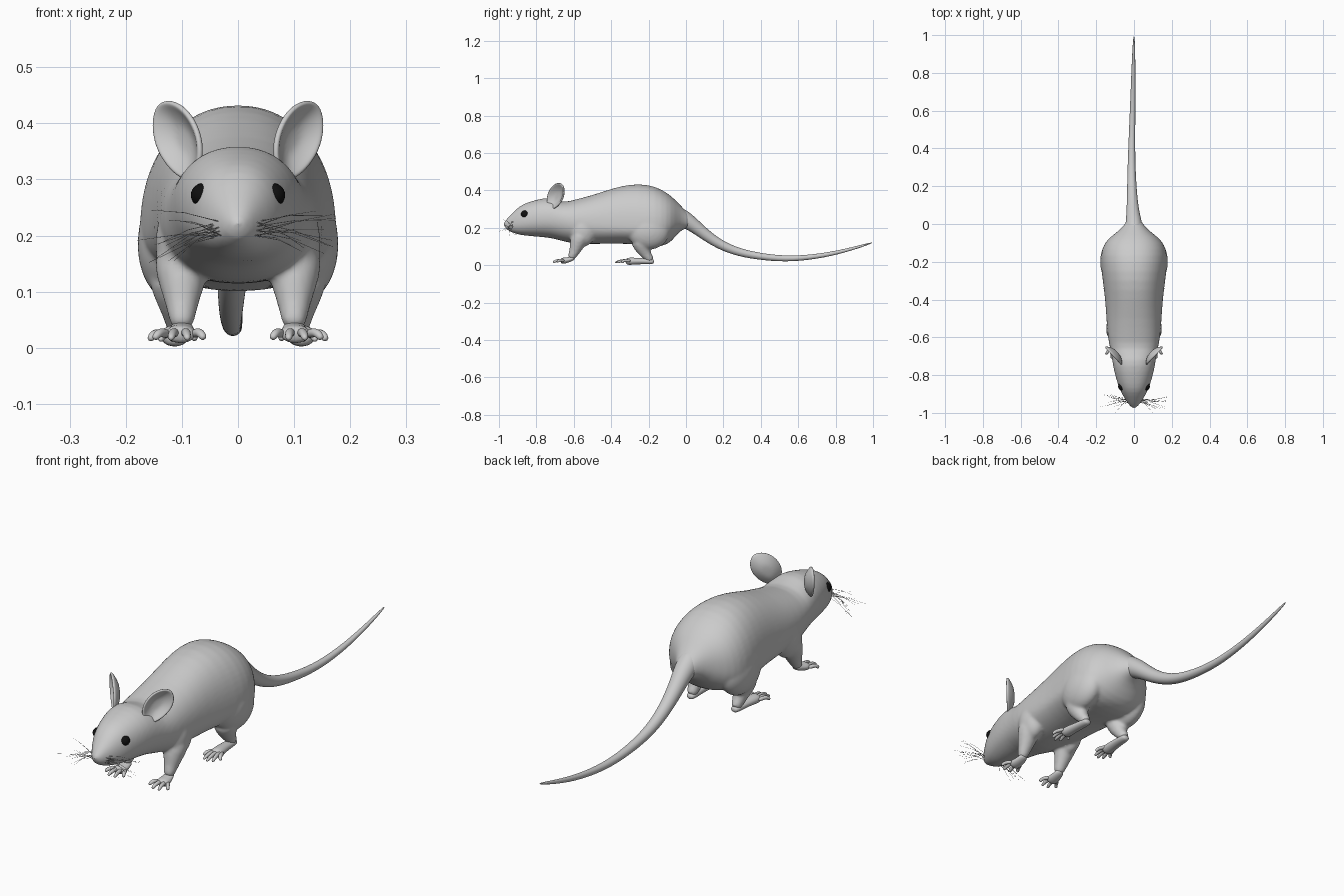
import bpy, bmesh, math, random
from mathutils import Vector, Matrix

if "Cube" in bpy.data.objects:
    bpy.data.objects.remove(bpy.data.objects["Cube"])

random.seed(4)


def finish(name, bm, sub=0):
    bmesh.ops.recalc_face_normals(bm, faces=bm.faces)
    me = bpy.data.meshes.new(name)
    bm.to_mesh(me)
    bm.free()
    for p in me.polygons:
        p.use_smooth = True
    ob = bpy.data.objects.new(name, me)
    bpy.context.collection.objects.link(ob)
    if sub:
        ob.modifiers.new("Subdivision", 'SUBSURF').levels = sub
        ob.modifiers["Subdivision"].render_levels = sub
    return ob


def skin(bm, rings):
    """Bridge closed rings of points and cap both ends."""
    vs = [[bm.verts.new(p) for p in r] for r in rings]
    n = len(vs[0])
    for a, b in zip(vs, vs[1:]):
        for i in range(n):
            j = (i + 1) % n
            bm.faces.new((a[i], a[j], b[j], b[i]))
    bm.faces.new(vs[0])
    bm.faces.new(vs[-1])


def tube(bm, pts, n=12, flat=1.0):
    """Round tube through (x, y, z, radius) points."""
    c = [Vector(p[:3]) for p in pts]
    whole = (c[-1] - c[0]).normalized()
    ref = Vector((1, 0, 0)) if abs(whole.x) < 0.75 else Vector((0, 0, 1))
    rings = []
    for i, p in enumerate(pts):
        t = (c[min(i + 1, len(c) - 1)] - c[max(i - 1, 0)]).normalized()
        u = (ref - t * ref.dot(t)).normalized()
        v = t.cross(u) * flat
        rings.append([c[i] + (u * math.cos(a) + v * math.sin(a)) * p[3]
                      for a in (2 * math.pi * k / n for k in range(n))])
    skin(bm, rings)


def ball(bm, centre, radii):
    m = Matrix.Translation(centre) @ Matrix.Diagonal((*radii, 1))
    bmesh.ops.create_uvsphere(bm, u_segments=24, v_segments=14, radius=1, matrix=m)


# Body and head: sections (y, bottom, widest height, top, half width)
sections = [
    (-.972, .203, .217, .230, .014), (-.955, .188, .217, .252, .028),
    (-.93, .174, .22, .277, .046), (-.89, .162, .23, .317, .070),
    (-.85, .157, .24, .336, .086), (-.78, .151, .25, .356, .106),
    (-.72, .146, .25, .365, .116), (-.66, .128, .24, .333, .126),
    (-.60, .115, .225, .350, .140), (-.50, .113, .215, .375, .147),
    (-.40, .115, .21, .410, .153), (-.30, .115, .205, .436, .166),
    (-.20, .100, .205, .434, .180), (-.13, .098, .21, .407, .172),
    (-.08, .122, .23, .372, .142), (-.045, .170, .245, .337, .092),
    (-.01, .198, .245, .300, .053), (.03, .197, .23, .262, .034)]


def section(y, lo, mid, hi, w, n=28, e=2 / 2.2):
    out = []
    for k in range(n):
        a = 2 * math.pi * k / n
        s, c = math.sin(a), math.cos(a)
        h = hi - mid if s > 0 else mid - lo
        out.append(Vector((math.copysign(abs(c) ** e, c) * w, y,
                           mid + math.copysign(abs(s) ** e, s) * h)))
    return out


bm = bmesh.new()
skin(bm, [section(*s) for s in sections])
ball(bm, (0, -.962, .222), (.017, .014, .014))
for s in (1, -1):
    # shoulder, front leg, thigh and hind leg fused into the body
    ball(bm, (s * .098, -.55, .185), (.05, .07, .085))
    tube(bm, [(s * .1, -.55, .18, .058), (s * .1, -.578, .125, .047),
              (s * .1, -.592, .085, .033), (s * .1, -.605, .055, .025),
              (s * .1, -.62, .033, .02)])
    ball(bm, (s * .118, -.2, .185), (.062, .115, .102))
    tube(bm, [(s * .112, -.25, .15, .06), (s * .108, -.235, .095, .045),
              (s * .106, -.215, .06, .03), (s * .105, -.195, .035, .023),
              (s * .105, -.182, .022, .02)])
body = finish("body", bm, 1)
rm = body.modifiers.new("Fuse", 'REMESH')
rm.mode, rm.voxel_size, rm.use_smooth_shade = 'VOXEL', .0065, True
sm = body.modifiers.new("Soften", 'SMOOTH')
sm.factor, sm.iterations = .5, 8

# Tail
bm = bmesh.new()
tube(bm, [(0, -.06, .275, .05), (0, -.01, .247, .047), (-.004, .04, .215, .038),
          (-.008, .1, .165, .031), (-.011, .18, .11, .026), (-.013, .28, .068, .022),
          (-.012, .42, .042, .018), (-.008, .57, .032, .0155), (-.004, .74, .052, .0125),
          (-.002, .88, .085, .009), (0, 1.0, .122, .004)], 16)
finish("tail", bm, 2)

# Ear outline (x, z) in front view; y follows the slanted ear plane
rim = [(.066, .345), (.07, .38), (.085, .413), (.105, .434), (.127, .442), (.146, .434),
       (.154, .405), (.151, .37), (.138, .338), (.115, .31), (.09, .295), (.072, .315)]
eye_black = bpy.data.materials.new("eye_black")
eye_black.diffuse_color = (0.005, 0.005, 0.005, 1)
eye_black.use_nodes = True
eye_black.node_tree.nodes["Principled BSDF"].inputs["Base Color"].default_value = eye_black.diffuse_color

for s, side in ((1, "left"), (-1, "right")):
    # Cupped ear
    bm = bmesh.new()
    cx, cz = .11, .37
    rows = []
    for r in (1, .85, .6, .3):
        d = .028 * (1 - r * r)
        row = []
        for x, z in rim:
            px, pz = cx + (x - cx) * r, cz + (z - cz) * r
            row.append(bm.verts.new((s * (px - .75 * d),
                                     -.742 + (px - .07) * 1.08 + .66 * d, pz)))
        rows.append(row)
    n = len(rim)
    for a, b in zip(rows, rows[1:]):
        for i in range(n):
            j = (i + 1) % n
            bm.faces.new((a[i], a[j], b[j], b[i]))
    bm.faces.new(rows[-1])
    ear = finish(side + "_ear", bm)
    so = ear.modifiers.new("Thickness", 'SOLIDIFY')
    so.thickness, so.offset = .011, 0
    ear.modifiers.new("Subdivision", 'SUBSURF').levels = 2

    # Eye
    bm = bmesh.new()
    ball(bm, (s * .063, -.86, .272), (.021, .022, .021))
    finish(side + "_eye", bm).data.materials.append(eye_black)

    # Front paw with four fanned toes
    bm = bmesh.new()
    tube(bm, [(s * .1, -.595, .042, .019), (s * .1, -.622, .03, .023),
              (s * .102, -.65, .025, .029), (s * .103, -.672, .022, .026)], 12, .6)
    for base, tip, reach in ((.08, .06, .69), (.095, .09, .712),
                             (.11, .12, .712), (.124, .15, .688)):
        mid = (base + tip) / 2
        tube(bm, [(s * base, -.65, .024, .009), (s * mid, -.672, .028, .009),
                  (s * (mid + tip) / 2, -(.68 + reach) / 2, .024, .008),
                  (s * tip, -reach, .015, .006)], 8)
    finish(side + "_front_paw", bm, 2)

    # Long hind foot with five toes
    bm = bmesh.new()
    tube(bm, [(s * .105, -.17, .019, .015), (s * .105, -.19, .02, .021),
              (s * .108, -.24, .022, .022), (s * .112, -.29, .022, .027),
              (s * .115, -.325, .02, .027)], 12, .75)
    for base, tip, reach in ((.094, .075, .34), (.104, .096, .372), (.115, .117, .382),
                             (.126, .138, .372), (.135, .158, .345)):
        mid = (base + tip) / 2
        tube(bm, [(s * base, -.295, .023, .009), (s * mid, -.33, .026, .009),
                  (s * (mid + tip) / 2, -(.33 + reach) / 2, .022, .008),
                  (s * tip, -reach, .013, .006)], 8)
    finish(side + "_hind_foot", bm, 2)

    # Whiskers
    bm = bmesh.new()
    for k in range(14):
        z = .2 + .008 * (k % 4)
        y = -.925 - .01 * (k % 3)
        end = Vector((random.uniform(.1, .18), random.uniform(-.985, -.9),
                      random.uniform(.15, .25)))
        if k == 0:
            end = Vector((.1, -1.0, .18))
        tube(bm, [(s * .03, y, z, .0008),
                  (s * (.035 + end.x) / 2, (y + end.y) / 2, (z + end.z) / 2 + .006, .0006),
                  (s * end.x, end.y, end.z, .0003)], 4)
    finish(side + "_whiskers", bm)
